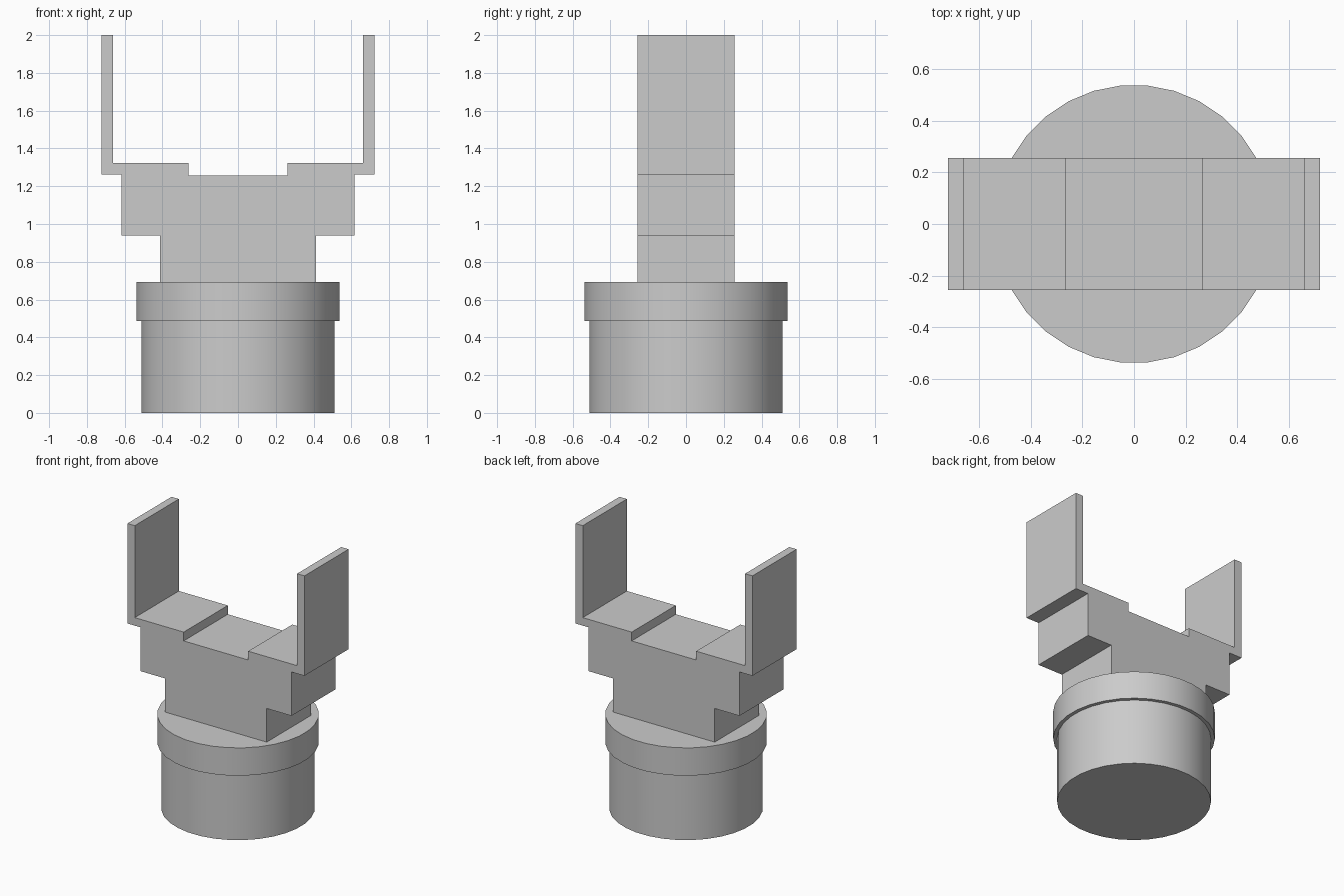
import bpy
import bmesh
from math import pi
from mathutils import Matrix

cube = bpy.data.objects.get("Cube")
if cube:
    bpy.data.objects.remove(cube, do_unlink=True)

# Single grey material
grey = bpy.data.materials.new("plain_grey")
grey.use_nodes = True
colour = (0.6, 0.6, 0.6, 1)
grey.diffuse_color = colour
grey.node_tree.nodes["Principled BSDF"].inputs["Base Color"].default_value = colour


def finish(name, bm):
    bmesh.ops.recalc_face_normals(bm, faces=bm.faces[:])
    mesh = bpy.data.meshes.new(name)
    bm.to_mesh(mesh)
    bm.free()
    mesh.materials.append(grey)
    obj = bpy.data.objects.new(name, mesh)
    bpy.context.collection.objects.link(obj)
    return obj


def drum(name, radius, bottom, top, sides=32):
    bm = bmesh.new()
    place = Matrix.Translation((0, 0, (bottom + top) / 2)) @ Matrix.Rotation(pi / sides, 4, "Z")
    bmesh.ops.create_cone(bm, cap_ends=True, segments=sides, radius1=radius,
                          radius2=radius, depth=top - bottom, matrix=place)
    obj = finish(name, bm)
    bpy.ops.object.select_all(action="DESELECT")
    obj.select_set(True)
    bpy.context.view_layer.objects.active = obj
    bpy.ops.object.shade_smooth_by_angle(angle=pi / 6)


# Round base and wider collar
drum("base_drum", 0.514, 0, 0.487)
drum("collar", 0.54, 0.487, 0.692)

# Stepped fork: mirrored half outline, extruded front to back
half = [(0.414, 0.692), (0.414, 0.94), (0.617, 0.94), (0.617, 1.263),
        (0.722, 1.263), (0.722, 2), (0.662, 2), (0.662, 1.322),
        (0.263, 1.322), (0.263, 1.257)]
outline = half + [(-x, z) for x, z in reversed(half)]
depth = 0.257
bm = bmesh.new()
face = bm.faces.new([bm.verts.new((x, -depth, z)) for x, z in outline])
back = bmesh.ops.extrude_face_region(bm, geom=[face], use_keep_orig=True)
moved = [v for v in back["geom"] if isinstance(v, bmesh.types.BMVert)]
bmesh.ops.translate(bm, verts=moved, vec=(0, 2 * depth, 0))
finish("fork_bracket", bm)
